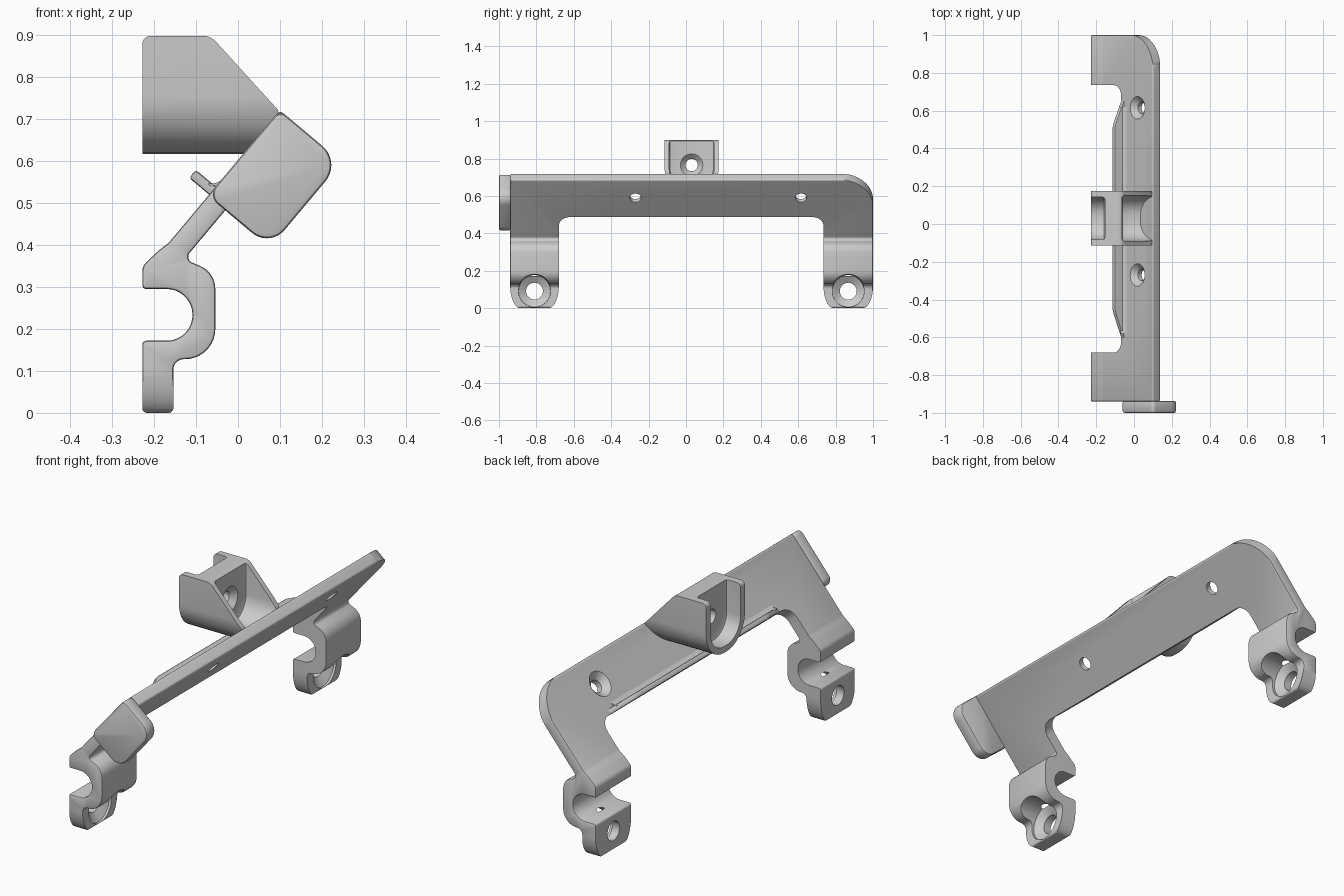
import bpy, bmesh
from math import sin, cos, pi, radians, ceil, tan
from mathutils import Vector

if "Cube" in bpy.data.objects:
    bpy.data.objects.remove(bpy.data.objects["Cube"])

X, Y, Z = Vector((1, 0, 0)), Vector((0, 1, 0)), Vector((0, 0, 1))
ANG = radians(50)                         # slope of the plate
U = Vector((cos(ANG), 0, sin(ANG)))       # up along the plate
V = Vector((sin(ANG), 0, -cos(ANG)))      # through the plate


def P(u, v, r=0):
    p = U * u + V * v
    return (p.x, p.z, r)


def rounded(pts):
    """Fillet each (x, y, radius) corner of a closed outline."""
    out = []
    for i, q in enumerate(pts):
        c = Vector(q[:2])
        r = q[2] if len(q) > 2 else 0
        if r == 0:
            out.append(c)
            continue
        d1 = (Vector(pts[i - 1][:2]) - c).normalized()
        d2 = (Vector(pts[(i + 1) % len(pts)][:2]) - c).normalized()
        turn = pi - d1.angle(d2)
        start = c + d1 * r * tan(turn / 2)
        centre = c + (d1 + d2).normalized() * r / cos(turn / 2)
        ex, ey = start - centre, -d1 * r
        n = max(3, ceil(turn / radians(10)))
        out += [centre + ex * cos(turn * k / n) + ey * sin(turn * k / n) for k in range(n + 1)]
    return out


def finish(name, bm):
    bmesh.ops.recalc_face_normals(bm, faces=bm.faces)
    me = bpy.data.meshes.new(name)
    bm.to_mesh(me)
    bm.free()
    ob = bpy.data.objects.new(name, me)
    bpy.context.collection.objects.link(ob)
    return ob


def prism(name, pts, a, b, c, lo, hi, bevel=0):
    """Outline in the a-b plane, extruded along c from lo to hi."""
    bm = bmesh.new()
    pts = rounded(pts)
    rings = [[bm.verts.new(a * p[0] + b * p[1] + c * d) for p in pts] for d in (lo, hi)]
    n = len(pts)
    caps = [bm.faces.new(r) for r in rings]
    for i in range(n):
        j = (i + 1) % n
        bm.faces.new((rings[0][i], rings[0][j], rings[1][j], rings[1][i]))
    bmesh.ops.recalc_face_normals(bm, faces=bm.faces)
    if bevel:
        edges = [e for f in caps for e in f.edges]
        bmesh.ops.bevel(bm, geom=edges, offset=bevel, segments=2, profile=0.5,
                        affect='EDGES', clamp_overlap=False)
    return finish(name, bm)


def lathe(origin, axis, other, profile, n=40):
    """Round cutter from (distance, radius) pairs along an axis."""
    bm = bmesh.new()
    third = axis.cross(other)
    rings = [[bm.verts.new(origin + axis * d + other * r * cos(2 * pi * k / n)
                           + third * r * sin(2 * pi * k / n)) for k in range(n)]
             for d, r in profile]
    for r0, r1 in zip(rings, rings[1:]):
        for i in range(n):
            j = (i + 1) % n
            bm.faces.new((r0[i], r0[j], r1[j], r1[i]))
    bm.faces.new(rings[0])
    bm.faces.new(rings[-1])
    return finish("hole_cutter", bm)


def corner_cut(cx, cy, sx, sy, ra, rb, b, c, lo, hi, e=0.03):
    """Cutter that rounds a corner in the Y-b plane."""
    pts = [(cx - sx * ra + sx * ra * sin(pi / 2 * k / 12),
            cy - sy * rb + sy * rb * cos(pi / 2 * k / 12)) for k in range(13)]
    pts += [(cx + sx * e, cy - sy * rb), (cx + sx * e, cy + sy * e), (cx - sx * ra, cy + sy * e)]
    return prism("corner_cutter", pts, Y, b, c, lo, hi)


def combine(ob, tools, op='DIFFERENCE'):
    bpy.context.view_layer.objects.active = ob
    for t in tools:
        t.hide_render = True
        m = ob.modifiers.new("bool", 'BOOLEAN')
        m.operation, m.solver, m.object = op, 'EXACT', t
        bpy.ops.object.modifier_apply(modifier=m.name)
        bpy.data.objects.remove(t)


# frame: plate, arms and clips share one side profile
side = [P(.616, -.387, .01), (-.165, .4055, .02), (-.19, .386, .02), (-.228, .35, .03),
        (-.228, .295, .01), (-.1085, .295, .061), (-.1085, .172, .061), (-.228, .172, .01),
        (-.228, 0, .012), (-.154, 0, .012), (-.154, .128, .025), (-.054, .128, .072),
        (-.054, .335, .06), (-.128, .366, .015), P(.616, -.333, .01)]
frame = prism("frame", side, X, Z, Y, -.94, 1, .007)
legs = [(-.94, -.68), (.735, 1)]
cutters = [prism("gap_cutter", [(-.68, -.6), (-.68, .356, .06), (.735, .356, .06), (.735, -.6)],
                 Y, U, V, -1, 1),
           corner_cut(1, .616, 1, 1, .18, .18, U, V, -.5, -.25)]
for y0, y1 in legs:
    # rounded tab ends and deep countersunk screw holes
    cutters.append(corner_cut(y0, 0, -1, -1, .055, .12, Z, X, -.3, -.1))
    cutters.append(corner_cut(y1, 0, 1, -1, .055, .12, Z, X, -.3, -.1))
    cutters.append(lathe(Vector((0, (y0 + y1) / 2, .091)), X, Y,
                         [(-.3, .045), (-.19, .045), (-.165, .085), (.05, .096)]))
for y in (-.27, .615):
    # countersunk holes through the plate
    cutters.append(lathe(U * .49 + Y * y, V, Y,
                         [(-.42, .06), (-.387, .06), (-.36, .03), (-.28, .03)]))
combine(frame, cutters)

# end block
block = prism("end_block", [P(.35, -.3875, .03), P(.6165, -.3875, .02),
                            P(.6165, -.195, .06), P(.35, -.195, .055)],
              X, Z, Y, -1, -.936, .01)

# stiffening lip along the lower plate edge
lip = prism("stiffening_lip", [(-.63, -.375), (-.6, -.39, .05), (-.46, -.449, .1),
                               (.52, -.449, .1), (.65, -.39, .05), (.68, -.375)],
            Y, V, U, .354, .379, .007)
root = prism("lip_fillet", [P(.37, -.38), P(.372, -.407), P(.378, -.399), P(.388, -.391),
                            P(.402, -.386), P(.40, -.38)], X, Z, Y, -.58, .62)


# cradle: U-shaped channel with a drilled cross web
def channel(name, half, bottom, top, r, x0, x1, bevel=0):
    return prism(name, [(.03 - half, top), (.03 - half, bottom, r),
                        (.03 + half, bottom, r), (.03 + half, top)], Y, Z, X, x0, x1, bevel)


cradle = channel("cradle", .145, .617, .95, .135, -.25, .14)
outline = prism("outline_cutter", [(-.228, .58), (-.228, .898, .02), (-.065, .898, .04),
                                   (.095, .722), P(.595, -.365), P(.40, -.365)],
                X, Z, Y, -.3, .3)
combine(cradle, [outline], 'INTERSECT')
combine(cradle, [channel("back_cutter", .112, .647, 1, .10, -.3, -.154, .012),
                 channel("front_cutter", .12, .642, 1, .105, -.064, .25, .012),
                 lathe(Vector((0, .03, .765)), X, Y,
                       [(-.3, .033), (-.09, .033), (-.064, .06), (-.05, .06)])])

# smooth shading with crisp edges
for ob in (frame, block, lip, root, cradle):
    bpy.ops.object.select_all(action='DESELECT')
    ob.select_set(True)
    bpy.context.view_layer.objects.active = ob
    bpy.ops.object.shade_smooth_by_angle(angle=radians(35))
